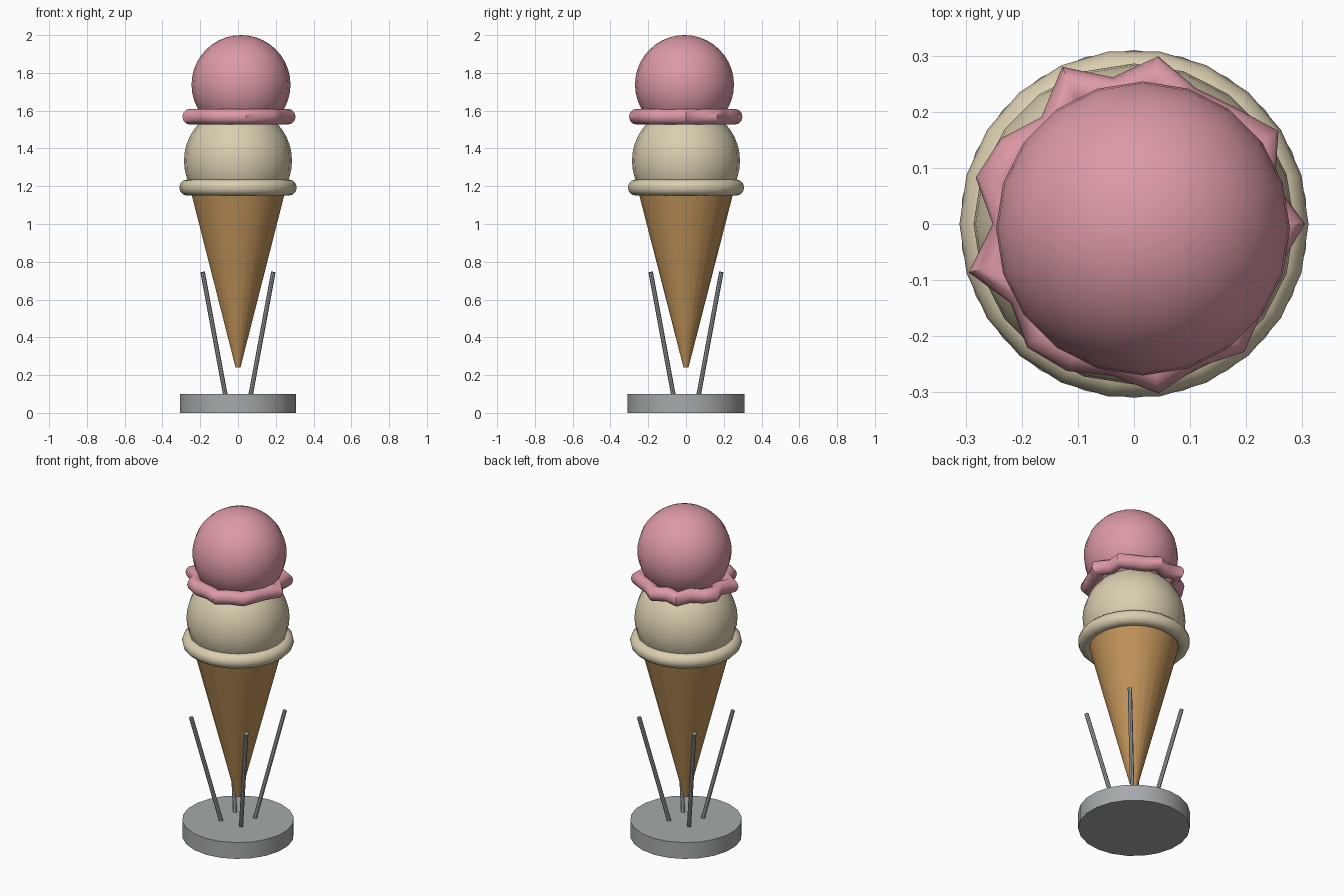
import bpy, bmesh, math
from mathutils import Vector, Matrix

if "Cube" in bpy.data.objects:
    bpy.data.objects.remove(bpy.data.objects["Cube"])


def material(name, rgb):
    m = bpy.data.materials.new(name)
    m.diffuse_color = (*rgb, 1)
    m.use_nodes = True
    m.node_tree.nodes["Principled BSDF"].inputs["Base Color"].default_value = m.diffuse_color
    return m


PINK = material("strawberry pink", (0.72, 0.32, 0.38))
CREAM = material("vanilla cream", (0.70, 0.62, 0.43))
WAFER = material("wafer brown", (0.53, 0.29, 0.10))
METAL = material("metal grey", (0.38, 0.40, 0.41))


def finish(bm, name, mat, angle=40):
    bmesh.ops.recalc_face_normals(bm, faces=bm.faces)
    me = bpy.data.meshes.new(name)
    bm.to_mesh(me)
    bm.free()
    ob = bpy.data.objects.new(name, me)
    bpy.context.collection.objects.link(ob)
    me.materials.append(mat)
    bpy.ops.object.select_all(action='DESELECT')
    ob.select_set(True)
    bpy.context.view_layer.objects.active = ob
    bpy.ops.object.shade_smooth_by_angle(angle=math.radians(angle))
    return ob


def tube(name, mat, a, b, r1, r2, sides):
    a, b = Vector(a), Vector(b)
    d = b - a
    rot = Vector((0, 0, 1)).rotation_difference(d).to_matrix().to_4x4()
    bm = bmesh.new()
    bmesh.ops.create_cone(bm, cap_ends=True, segments=sides, radius1=r1, radius2=r2,
                          depth=d.length, matrix=Matrix.Translation((a + b) / 2) @ rot)
    return finish(bm, name, mat)


def ball(name, mat, centre, r):
    bm = bmesh.new()
    bmesh.ops.create_uvsphere(bm, u_segments=20, v_segments=20, radius=r,
                              matrix=Matrix.Translation(centre))
    return finish(bm, name, mat)


def ring(name, mat, z, outer, minor, sides=12):
    """Torus whose outer radius is given for each segment."""
    bm = bmesh.new()
    n = len(outer)
    loops = []
    for k, ro in enumerate(outer):
        t = 2 * math.pi * k / n
        loop = []
        for j in range(sides):
            p = 2 * math.pi * j / sides
            r = ro - minor + minor * math.cos(p)
            loop.append(bm.verts.new((r * math.cos(t), r * math.sin(t), z + minor * math.sin(p))))
        loops.append(loop)
    for k in range(n):
        a, b = loops[k], loops[(k + 1) % n]
        for j in range(sides):
            i = (j + 1) % sides
            bm.faces.new((a[j], b[j], b[i], a[i]))
    return finish(bm, name, mat, 50)


# Stand: round base and four splayed prongs
tube("stand_base", METAL, (0, 0, 0), (0, 0, 0.10), 0.31, 0.31, 22)
for i, (sx, sy) in enumerate([(1, 1), (-1, 1), (-1, -1), (1, -1)]):
    tube(f"stand_prong_{i + 1}", METAL, (0.066 * sx, 0.066 * sy, 0.09),
         (0.187 * sx, 0.187 * sy, 0.745), 0.012, 0.012, 8)

# Wafer cone
tube("wafer_cone", WAFER, (0, 0, 0.24), (0, 0, 1.19), 0.013, 0.257, 22)

# Lower scoop with its even rim
ball("lower_scoop", CREAM, (0, 0, 1.335), 0.286)
ring("lower_rim", CREAM, 1.193, [0.311] * 22, 0.043)

# Upper scoop, slightly off centre, with its ragged rim
ball("upper_scoop", PINK, (0.016, -0.008, 1.738), 0.262)
ragged = [0.305, 0.262, 0.306, 0.275, 0.266, 0.302, 0.264, 0.308, 0.252, 0.282, 0.294,
          0.252, 0.307, 0.261, 0.291, 0.288, 0.273, 0.305, 0.280, 0.301, 0.275, 0.270]
ring("upper_rim", PINK, 1.568, ragged, 0.042)
